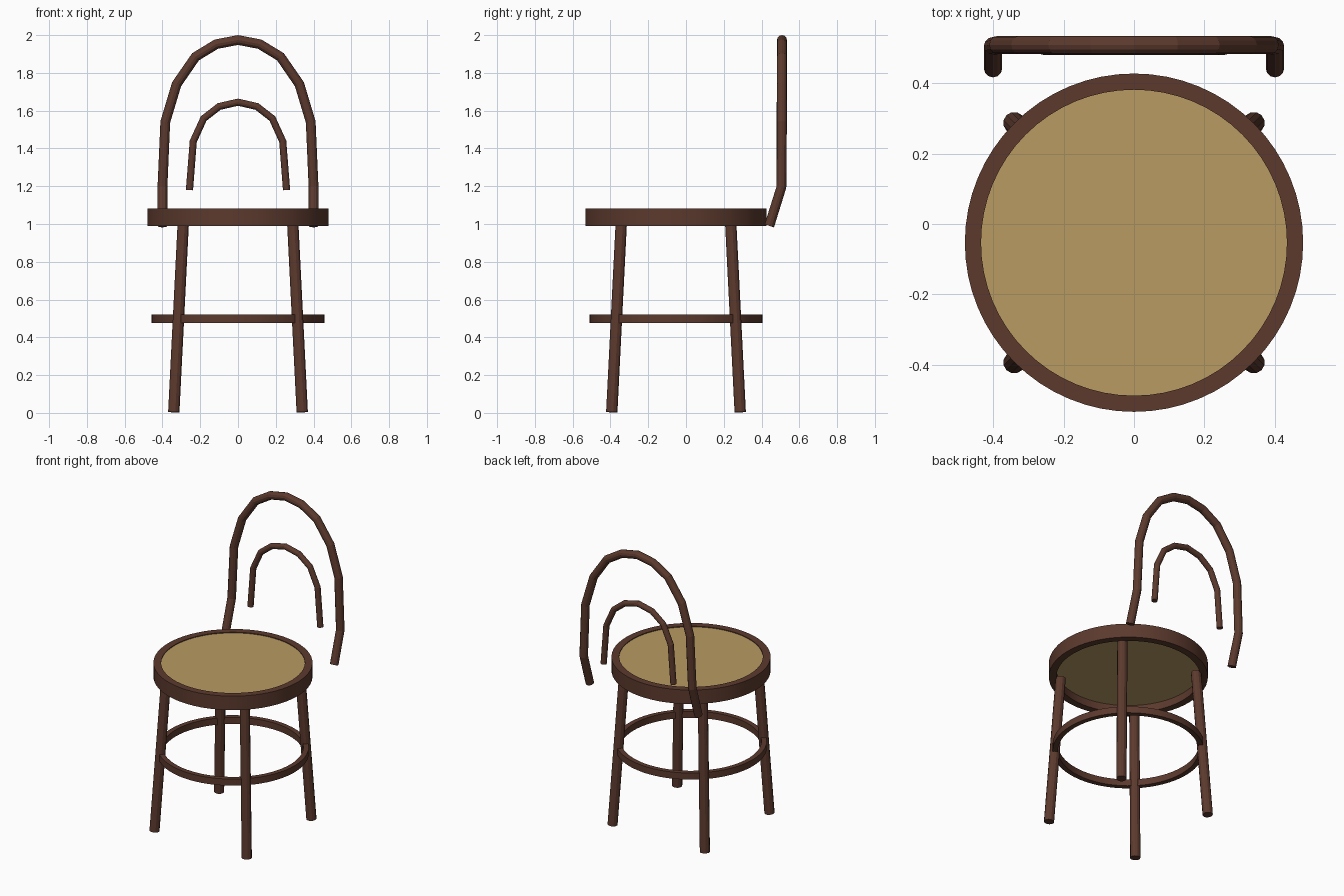
import bpy, bmesh, math
from mathutils import Vector

cube = bpy.data.objects.get("Cube")
if cube:
    bpy.data.objects.remove(cube, do_unlink=True)

SEAT_Y = -0.053
BACK_Y = 0.508


def material(name, rgb):
    m = bpy.data.materials.new(name)
    m.use_nodes = True
    m.diffuse_color = (*rgb, 1)
    m.node_tree.nodes["Principled BSDF"].inputs["Base Color"].default_value = (*rgb, 1)
    return m


wood = material("brown wood", (0.107, 0.042, 0.027))
cane = material("tan cane", (0.479, 0.328, 0.122))


def add(name, data, mat):
    ob = bpy.data.objects.new(name, data)
    bpy.context.collection.objects.link(ob)
    data.materials.append(mat)
    return ob


def ring(name, inner, outer, low, high, mat, sides=64):
    """Flat band spun around the seat axis; inner = 0 gives a disc."""
    bm = bmesh.new()
    if inner:
        profile = [(inner, low), (outer, low), (outer, high), (inner, high)]
        rows = []
        for i in range(sides):
            a = math.tau * i / sides
            rows.append([bm.verts.new((r * math.cos(a), r * math.sin(a), z)) for r, z in profile])
        for i in range(sides):
            p, q = rows[i], rows[(i + 1) % sides]
            for j in range(4):
                k = (j + 1) % 4
                bm.faces.new((p[j], q[j], q[k], p[k]))
    else:
        bmesh.ops.create_cone(bm, cap_ends=True, segments=sides, radius1=outer,
                              radius2=outer, depth=high - low)
        bmesh.ops.translate(bm, verts=bm.verts, vec=(0, 0, (low + high) / 2))
    bmesh.ops.recalc_face_normals(bm, faces=bm.faces)
    mesh = bpy.data.meshes.new(name)
    bm.to_mesh(mesh)
    bm.free()
    ob = add(name, mesh, mat)
    ob.location.y = SEAT_Y
    bpy.ops.object.select_all(action='DESELECT')
    ob.select_set(True)
    bpy.context.view_layer.objects.active = ob
    bpy.ops.object.shade_smooth_by_angle()
    return ob


def tube(name, points, radius, mat):
    """Bent rod along straight path pieces, with closed ends."""
    curve = bpy.data.curves.new(name, 'CURVE')
    curve.dimensions = '3D'
    curve.bevel_depth = radius
    curve.bevel_resolution = 4
    curve.use_fill_caps = True
    spline = curve.splines.new('POLY')
    spline.points.add(len(points) - 1)
    for p, co in zip(spline.points, points):
        p.co = (*co, 1)
    spline.use_smooth = False
    return add(name, curve, mat)


def hoop(name, half, radius):
    """Arch mirrored left to right; half runs from its foot to the crown."""
    path = [Vector(p) for p in half]
    path += [Vector((-p.x, p.y, p.z)) for p in reversed(path[:-1])]
    return tube(name, path, radius, wood)


# Seat and foot ring
ring("seat_rim", 0.434, 0.48, 0.99, 1.083, wood)
ring("seat_panel", 0, 0.436, 1.04, 1.078, cane)
ring("foot_ring", 0.425, 0.457, 0.476, 0.52, wood)

# Splayed legs
for sx, side in ((1, "left"), (-1, "right")):
    for sy, end in ((-1, "front"), (1, "back")):
        path = [(sx * o, SEAT_Y + sy * o, z) for o, z in ((0.34, 0.004), (0.29, 1.0))]
        tube(f"{end}_{side}_leg", path, 0.031, wood)

# Bent back hoops
hoop("outer_back_hoop",
     [(0.4, 0.441, 0.99), (0.4, BACK_Y - 0.003, 1.195)]
     + [(x, BACK_Y, z) for x, z in ((0.385, 1.54), (0.325, 1.74), (0.225, 1.885),
                                    (0.115, 1.952), (0, 1.974))], 0.026)
hoop("inner_back_hoop",
     [(x, BACK_Y - 0.009, z) for x, z in ((0.257, 1.18), (0.237, 1.437), (0.182, 1.558),
                                          (0.1, 1.622), (0, 1.645))], 0.019)
